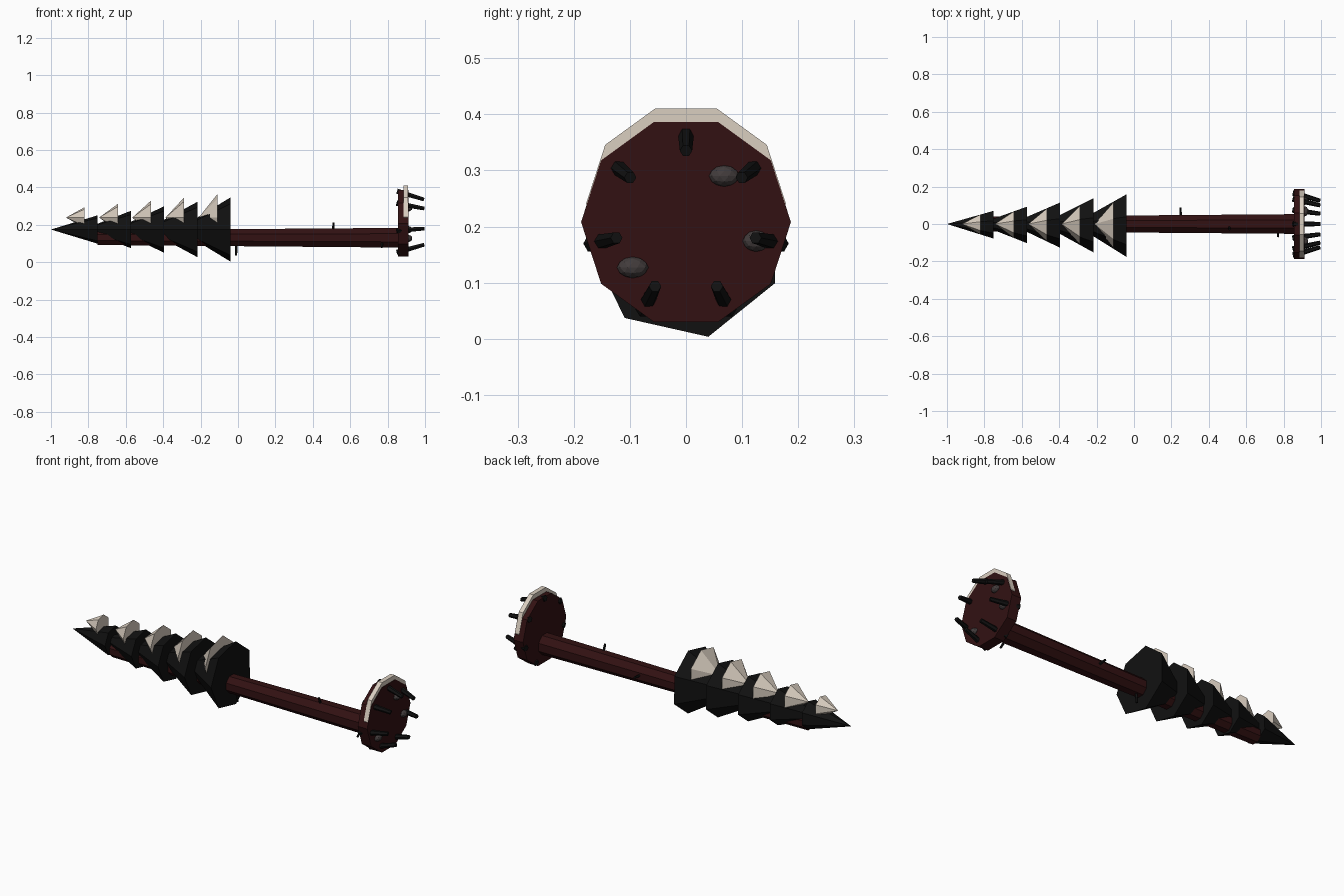
import bpy, math
from mathutils import Vector

if "Cube" in bpy.data.objects:
    bpy.data.objects.remove(bpy.data.objects["Cube"])


def material(name, rgb):
    m = bpy.data.materials.new(name)
    m.diffuse_color = (*rgb, 1)
    m.use_nodes = True
    m.node_tree.nodes["Principled BSDF"].inputs["Base Color"].default_value = m.diffuse_color
    return m


BARK = material("dark_red_bark", (0.032, 0.0055, 0.006))
NEEDLE = material("black_needles", (0.0055, 0.0055, 0.0055))
SNOW = material("warm_snow", (0.70, 0.62, 0.53))
STONE = material("dark_stone", (0.055, 0.045, 0.045))


def tapered(name, start, end, r1, r2, sides, mat, phase=0.0):
    """Tapered prism between two points; phase is the angle of a corner (from +y towards +z)."""
    a, b = Vector(start), Vector(end)
    axis = (b - a).normalized()
    # Cross-section axes, close to y and z for parts lying along x
    ref = Vector((0, 0, 1)) if abs(axis.z) < 0.9 else Vector((1, 0, 0))
    u = ref.cross(axis).normalized()
    v = axis.cross(u)
    verts, faces = [], []

    def ring(centre, r):
        first = len(verts)
        count = sides if r > 0 else 1
        for i in range(count):
            t = phase + math.tau * i / sides
            verts.append(centre + r * (math.cos(t) * u + math.sin(t) * v))
        return [first + i % count for i in range(sides)]

    low, high = ring(a, r1), ring(b, r2)
    for i in range(sides):
        j = (i + 1) % sides
        if r2 > 0:
            faces.append((low[i], low[j], high[j], high[i]))
        else:
            faces.append((low[i], low[j], high[0]))
    faces.append(low[::-1])
    if r2 > 0:
        faces.append(high)
    mesh = bpy.data.meshes.new(name)
    mesh.from_pydata(verts, [], faces)
    mesh.materials.append(mat)
    ob = bpy.data.objects.new(name, mesh)
    bpy.context.collection.objects.link(ob)
    return ob


# Fallen trunk
tapered("trunk", (-0.75, 0, 0.132), (0.87, 0, 0.131), 0.043, 0.057, 8, BARK, math.pi / 8)

# Needle tiers with a snow cap on the upper side of each
for i in range(5):
    x = -0.75 + 0.1775 * i
    r = 0.078 + 0.0245 * i
    # u points to -y for a cone aimed at -x, so mirror the corner angle
    phase = math.radians(180 - 25.9)
    tapered(f"needle_tier_{i + 1}", (x, 0, 0.175), (x - 0.25 - 0.008 * i, 0, 0.175),
            r, 0, 7, NEEDLE, phase)
    tapered(f"snow_cap_{i + 1}", (x - 0.07, 0, 0.239), (x - 0.17, 0, 0.239),
            r * 0.73, 0, 7, SNOW, phase)

# Root plate with snow along its upper rim
tapered("root_plate", (0.855, 0, 0.208), (0.912, 0, 0.208), 0.187, 0.187, 10, BARK)
tapered("root_plate_snow", (0.885, 0, 0.241), (0.910, 0, 0.241), 0.178, 0.178, 10, SNOW)

# Ring of roots leaning inwards
for i in range(7):
    t = math.pi / 2 + math.tau * i / 7
    c, s = math.cos(t), math.sin(t)
    tapered(f"root_{i + 1}", (0.85, 0.172 * c, 0.208 + 0.172 * s),
            (0.995, 0.127 * c, 0.208 + 0.127 * s), 0.016, 0.011, 6, NEEDLE)

# Stones caught in the root plate
for i, (y, z, w, h) in enumerate([(0.068, 0.29, 0.027, 0.019),
                                  (0.125, 0.174, 0.024, 0.019),
                                  (-0.095, 0.127, 0.028, 0.019)]):
    bpy.ops.mesh.primitive_ico_sphere_add(subdivisions=2, radius=1, location=(0.912, y, z))
    ob = bpy.context.object
    ob.name = f"stone_{i + 1}"
    ob.scale = (0.02, w, h)
    ob.data.materials.append(STONE)

# Broken branch stubs on the trunk: position along it, direction in y and z, length
for i, (x, dy, dz, length) in enumerate([(0.51, -0.35, 0.94, 0.085), (-0.01, 0.1, -1, 0.095),
                                         (0.25, 1, 0.1, 0.088), (0.77, -0.8, -0.6, 0.085)]):
    d = Vector((0, dy, dz)).normalized() * length
    tapered(f"branch_stub_{i + 1}", (x, 0, 0.131), (x, d.y, 0.131 + d.z),
            0.008, 0.006, 5, NEEDLE)
